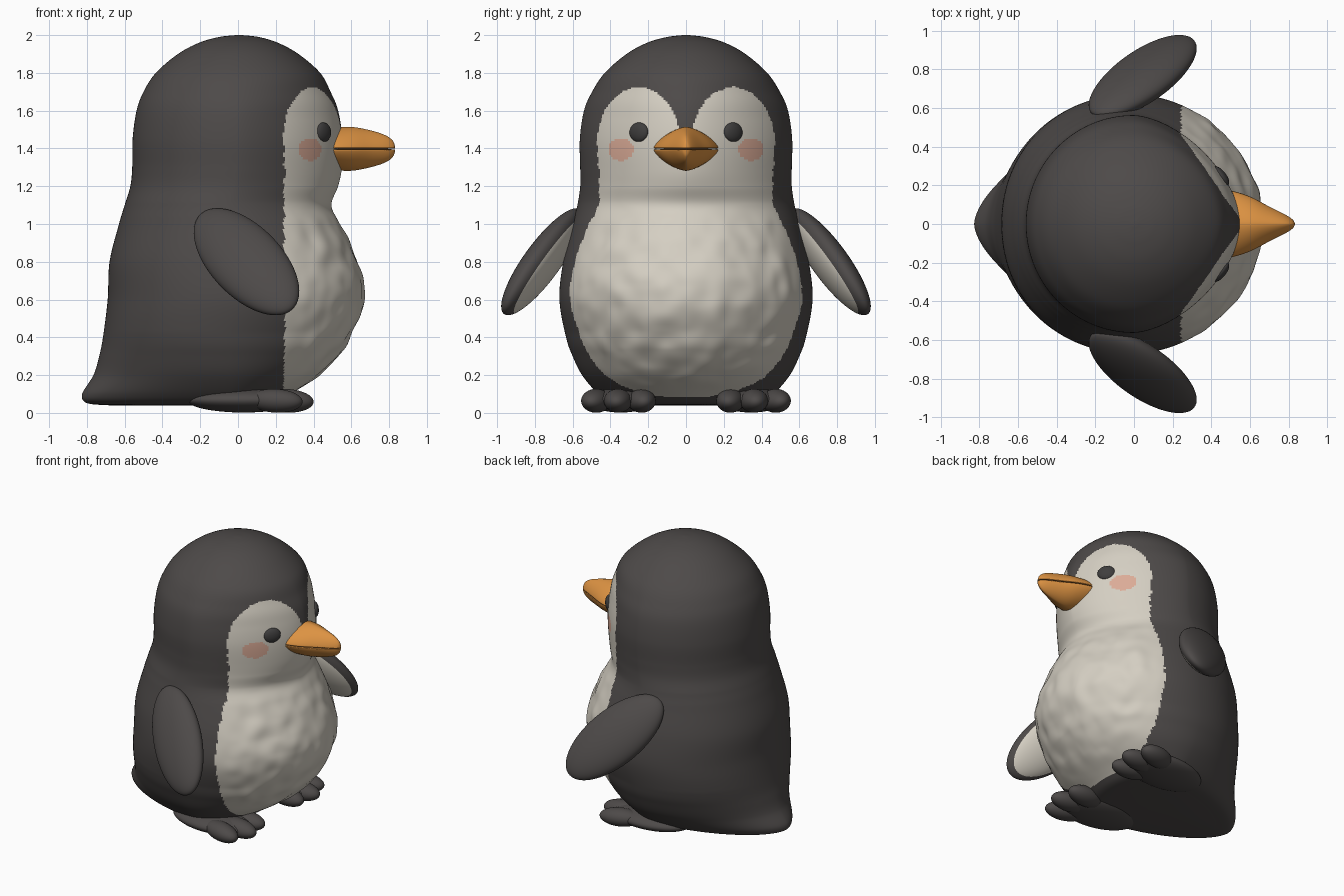
import bpy, bmesh, math
from mathutils import Vector, Matrix, noise

if "Cube" in bpy.data.objects:
    bpy.data.objects.remove(bpy.data.objects["Cube"])


def material(name, rgb):
    m = bpy.data.materials.new(name)
    m.diffuse_color = (*rgb, 1)
    m.use_nodes = True
    m.node_tree.nodes["Principled BSDF"].inputs["Base Color"].default_value = m.diffuse_color
    return m


DARK = material("charcoal", (0.075, 0.068, 0.066))
WHITE = material("cream", (0.66, 0.62, 0.54))
ORANGE = material("orange", (0.72, 0.29, 0.055))
MOUTH = material("mouth_brown", (0.16, 0.07, 0.02))
BLUSH = material("blush_pink", (0.71, 0.41, 0.31))
EYE = material("eye_black", (0.05, 0.048, 0.048))


def finish(name, bm, mats, rule=None):
    """Turn a bmesh into a smooth object, colouring faces with rule(center)."""
    bmesh.ops.recalc_face_normals(bm, faces=bm.faces)
    for f in bm.faces:
        f.smooth = True
        if rule:
            f.material_index = rule(f.calc_center_median())
    me = bpy.data.meshes.new(name)
    bm.to_mesh(me)
    bm.free()
    for m in mats:
        me.materials.append(m)
    ob = bpy.data.objects.new(name, me)
    bpy.context.collection.objects.link(ob)
    return ob


def loft(bm, rings):
    """Skin a list of closed point rings and cap both ends."""
    vr = [[bm.verts.new(p) for p in r] for r in rings]
    n = len(rings[0])
    for a, b in zip(vr, vr[1:]):
        for i in range(n):
            j = (i + 1) % n
            bm.faces.new((a[i], a[j], b[j], b[i]))
    for ring in (vr[0], vr[-1]):
        c = sum((v.co for v in ring), Vector()) / n
        cv = bm.verts.new(c)
        for i in range(n):
            bm.faces.new((ring[i], ring[(i + 1) % n], cv))


def resample(table, steps):
    """Catmull-Rom through the rows of a profile table."""
    out = []
    last = len(table) - 1
    for i in range(last):
        p = [table[max(0, min(last, k))] for k in (i - 1, i, i + 1, i + 2)]
        for s in range(steps):
            t = s / steps
            out.append([0.5 * (2 * b + (c - a) * t + (2 * a - 5 * b + 4 * c - d) * t * t
                               + (3 * b - a - 3 * c + d) * t ** 3) for a, b, c, d in zip(*p)])
    out.append(list(table[-1]))
    return out


def spow(v, e):
    return math.copysign(abs(v) ** e, v)


def ramp(v, a, b):
    t = max(0, min(1, (v - a) / (b - a)))
    return t * t * (3 - 2 * t)


# Body and head: rows of height, back, front, half width
PROFILE = [
    (.04, -.68, .08, .28), (.052, -.80, .20, .39), (.10, -.825, .28, .465),
    (.2, -.765, .43, .55), (.3, -.735, .53, .60), (.4, -.715, .60, .635),
    (.6, -.69, .67, .67), (.8, -.68, .635, .65), (1.0, -.63, .54, .60),
    (1.1, -.60, .495, .575), (1.2, -.57, .53, .56), (1.3, -.56, .55, .56),
    (1.45, -.558, .553, .562), (1.6, -.537, .53, .54), (1.7, -.50, .49, .497),
    (1.8, -.435, .435, .43), (1.9, -.318, .32, .315), (1.96, -.205, .21, .205),
    (1.99, -.10, .11, .10), (2.0, -.01, .02, .015)]


def body_color(c):
    x, y, z = c.x, abs(c.y), c.z
    edge = 0.245 + 0.012 * noise.noise(c * 30)
    if x < 0.2 or z < 0.085:
        return 0
    if ((y - .345) / .066) ** 2 + ((z - 1.395) / .06) ** 2 < 1:
        return 2
    if z < 1.42:
        return 1 if x > edge else 0
    lobe = ((y - .25) / .222) ** 2 + ((z - 1.42) / .305) ** 2
    return 1 if lobe < 1 + 0.05 * noise.noise(c * 30) else 0


rings = []
for z, back, front, w in resample(PROFILE, 13):
    cx = max((back + front) / 2, -0.05)
    n_front = 1.92 - 0.27 * ramp(z, .95, 1.3) + 0.35 * ramp(z, 1.55, 1.9)
    n_back = 1.68 + 0.4 * ramp(z, 0, .55) - 0.08 * ramp(z, .8, 1.2)
    ring = []
    for i in range(288):
        t = 2 * math.pi * i / 288
        n = n_front if math.cos(t) > 0 else n_back
        rx = front - cx if math.cos(t) > 0 else cx - back
        p = Vector((cx + rx * spow(math.cos(t), 2 / n), w * spow(math.sin(t), 2 / n), z))
        # soft plumage bumps on the belly
        if p.x > 0.25 and 0.1 < z < 1.1:
            fade = min(1, (p.x - .25) / .15, (1.1 - z) / .2, (z - .1) / .1)
            k = 0.014 * fade * noise.noise(p * 9)
            p += Vector((p.x, p.y, 0)).normalized() * k
        ring.append(p)
    rings.append(ring)
bm = bmesh.new()
loft(bm, rings)
body = finish("body", bm, [DARK, WHITE, BLUSH], body_color)


def face_point(y, z):
    return min((v.co for v in body.data.vertices if v.co.x > 0),
               key=lambda c: (c.y - y) ** 2 + (c.z - z) ** 2).copy()


# Beak: upper and lower halves around a thin mouth line
BEAK = [(.42, .168, .10), (.5, .172, .108), (.6, .142, .112), (.7, .09, .094),
        (.78, .05, .068), (.82, .024, .038), (.832, .004, .006)]


def beak_part(name, mat, top, bottom, gap, scale):
    rows = []
    for x, w, h in resample(BEAK, 6):
        row = []
        for i in range(48):
            t = 2 * math.pi * i / 48
            s = math.sin(t)
            z = h * spow(s, 1.4) * (top if s > 0 else bottom)
            row.append((x, w * scale * spow(math.cos(t), 1.25), 1.398 + z + gap))
        rows.append(row)
    b = bmesh.new()
    loft(b, rows)
    return finish(name, b, [mat])


beak_part("upper_beak", ORANGE, 1, 0, .004, 1)
beak_part("lower_beak", ORANGE, 0, 1, -.004, 1)
beak_part("mouth_line", MOUTH, .05, .05, 0, .985)


def ellipsoid(bm, matrix, u=48, v=32):
    bmesh.ops.create_uvsphere(bm, u_segments=u, v_segments=v, radius=1, matrix=matrix)


def frame(center, a, b, c):
    m = Matrix((a, b, c)).transposed().to_4x4()
    m.translation = center
    return m


for side, label in ((1, "left"), (-1, "right")):
    flip = Matrix.Diagonal((1, side, 1, 1))

    # Flipper: flattened ellipsoid with a cream inner face
    length = Vector((.235, .2, -.255))
    width = Vector((.15, -.03, .115))
    inner = length.cross(width).normalized()
    m = flip @ frame((.045, .762, .80), length, width, inner * .09)
    inv = m.inverted()
    bm = bmesh.new()
    ellipsoid(bm, m, 96, 64)

    def flipper_color(c):
        q = inv @ c
        return 1 if q.z > 0 and q.x ** 2 + q.y ** 2 < .8 else 0
    finish(label + "_flipper", bm, [DARK, WHITE], flipper_color)

    # Foot: sole with three splayed toes
    bm = bmesh.new()
    ellipsoid(bm, flip @ frame((.03, .345, .07), (.30, .02, 0), (-.01, .175, 0), (0, 0, .066)))
    for tip, y, splay in ((.37, .235, -.1), (.40, .36, .08), (.345, .475, .25)):
        d = Vector((math.cos(splay), math.sin(splay), 0))
        ellipsoid(bm, flip @ frame((tip - .145, y, .066), d * .145,
                                   Vector((-d.y, d.x, 0)) * .074, (-.012, 0, .063)))
    for v in bm.verts:
        v.co.z = max(v.co.z - .002, 0.0)
    finish(label + "_foot", bm, [DARK])

    # Eye: button set into the face
    p = face_point(.247 * side, 1.482)
    out = Vector((.78, .62 * side, .03)).normalized()
    across = out.cross(Vector((0, 0, 1))).normalized()
    bm = bmesh.new()
    ellipsoid(bm, frame(p - out * .005, out * .026, across * .06, across.cross(out) * .052))
    finish(label + "_eye", bm, [EYE])
